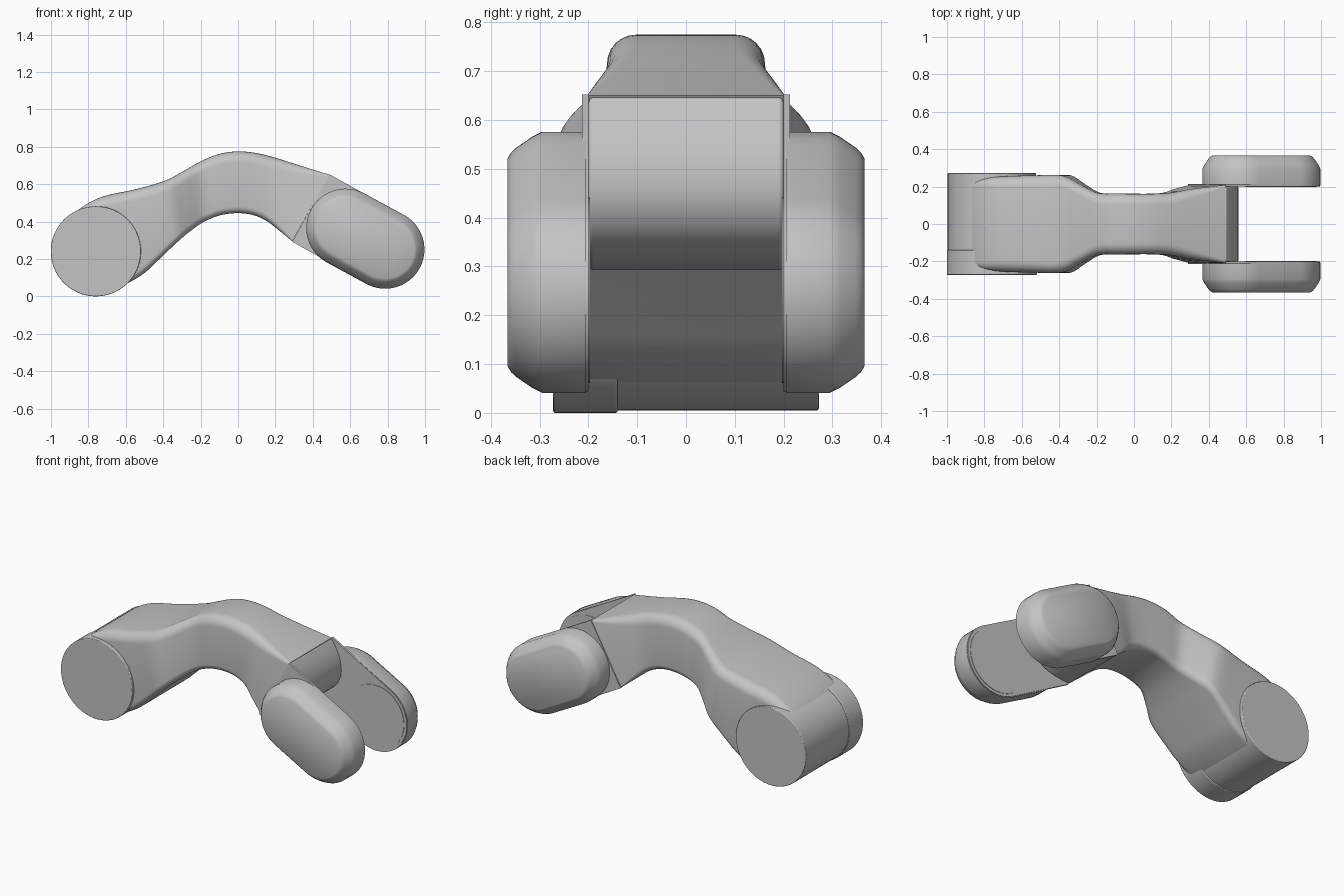
import bpy, bmesh, math
from mathutils import Vector

cube = bpy.data.objects.get("Cube")
if cube:
    bpy.data.objects.remove(cube, do_unlink=True)

grey = bpy.data.materials.new("plain_grey")
grey.use_nodes = True
GREY = (0.55, 0.55, 0.55, 1)
grey.diffuse_color = GREY
grey.node_tree.nodes["Principled BSDF"].inputs["Base Color"].default_value = GREY


def loft(name, rings, bevel=0):
    """Skin equal-length rings of points and cap both ends."""
    bm = bmesh.new()
    loops = [[bm.verts.new(p) for p in ring] for ring in rings]
    for a, b in zip(loops, loops[1:]):
        for i in range(len(a)):
            j = (i + 1) % len(a)
            bm.faces.new((a[i], a[j], b[j], b[i]))
    bm.faces.new(loops[0][::-1])
    bm.faces.new(loops[-1])
    bmesh.ops.recalc_face_normals(bm, faces=bm.faces)
    mesh = bpy.data.meshes.new(name)
    bm.to_mesh(mesh)
    bm.free()
    obj = bpy.data.objects.new(name, mesh)
    bpy.context.collection.objects.link(obj)
    mesh.materials.append(grey)
    if bevel:
        mod = obj.modifiers.new("soft_edges", "BEVEL")
        mod.width, mod.segments = bevel, 3
        mod.limit_method, mod.angle_limit = "ANGLE", math.radians(50)
    bpy.ops.object.select_all(action="DESELECT")
    obj.select_set(True)
    bpy.context.view_layer.objects.active = obj
    bpy.ops.object.shade_smooth_by_angle(angle=math.radians(35))
    return obj


def prism(name, outline, y0, y1, bevel=0):
    return loft(name, [[(x, y, z) for x, z in outline] for y in (y0, y1)], bevel)


def arc(cx, cz, r, start, end, n):
    steps = [math.radians(start + (end - start) * i / n) for i in range(n + 1)]
    return [(cx + r * math.cos(t), cz + r * math.sin(t)) for t in steps]


TILT = -28.5
REAR, TIP = (0.575, 0.366), (0.787, 0.251)


def capsule(r):
    return (arc(*TIP, r, TILT - 90, TILT + 90, 24)
            + arc(*REAR, r, TILT + 90, TILT + 270, 24))


def smooth_path(keys, n):
    """Catmull-Rom resampling of the key stations."""
    keys = [Vector(k) for k in keys]
    out = []
    for i in range(len(keys) - 1):
        a, b = keys[max(i - 1, 0)], keys[i]
        c, d = keys[i + 1], keys[min(i + 2, len(keys) - 1)]
        for s in range(n):
            t = s / n
            out.append(0.5 * (2 * b + (c - a) * t + (2*a - 5*b + 4*c - d) * t**2
                              + (3*b - a - 3*c + d) * t**3))
    return out + [keys[-1]]


# Arm stations: top x, top z, bottom x, bottom z
spine = [
    (-0.90, 0.42, -0.68, 0.03), (-0.83, 0.48, -0.59, 0.07),
    (-0.72, 0.535, -0.5, 0.125), (-0.55, 0.572, -0.43, 0.19),
    (-0.4, 0.615, -0.33, 0.285), (-0.3, 0.665, -0.26, 0.345),
    (-0.2, 0.722, -0.18, 0.4), (-0.1, 0.762, -0.09, 0.435),
    (0, 0.775, 0, 0.445), (0.1, 0.766, 0.08, 0.435),
    (0.2, 0.741, 0.15, 0.405), (0.33, 0.7, 0.21, 0.36),
    (0.49, 0.65, 0.29, 0.295)]
half_widths = [0.21, 0.243, 0.255, 0.26, 0.26, 0.215, 0.167,
               0.163, 0.162, 0.162, 0.167, 0.188, 0.208]
rounding = [0.02, 0.04] + [0.06] * 9 + [0.045, 0.012]


def section(top_x, top_z, low_x, low_z, w, r):
    """Rounded rectangle spanning a top and a bottom point."""
    top, low = Vector((top_x, 0, top_z)), Vector((low_x, 0, low_z))
    up = (top - low).normalized()
    height, ring = (top - low).length, []
    corners = ((1, 1, r, 0), (-1, 1, r, 90), (-1, 0, 0.6 * r, 180), (1, 0, 0.6 * r, 270))
    for side, is_top, rad, start in corners:
        centre = height - rad if is_top else rad
        for y, h in arc(side * (w - rad), centre, rad, start, start + 90, 6):
            p = low + up * h
            ring.append((p.x, y, p.z))
    return ring


stations = [(*s, w, r) for s, w, r in zip(spine, half_widths, rounding)]
loft("curved_arm", [section(*s) for s in smooth_path(stations, 4)])

# Hinge barrel at the lower left end, with one slightly wider collar
prism("hinge_barrel", arc(-0.76, 0.241, 0.236, 0, 354.375, 63), -0.15, 0.272, 0.004)
prism("hinge_collar", arc(-0.76, 0.241, 0.241, 0, 354.375, 63), -0.272, -0.14, 0.004)

# Bulging end of the arm between the fork cheeks
bulge = smooth_path([(0.49, 0.65), (0.53, 0.585), (0.555, 0.51), (0.553, 0.43),
                     (0.51, 0.36), (0.42, 0.312), (0.29, 0.292)], 4)
prism("arm_end", [tuple(p) for p in bulge], -0.2, 0.2, 0.015)

# Fork: thin cheek, outer pad and pivot disc on each side
cheek = [(0.29, 0.292)] + arc(*TIP, 0.207, TILT - 90, TILT + 90, 24) + [(0.49, 0.652)]
for side, label in ((-1, "right"), (1, "left")):
    prism(label + "_cheek", cheek, side * 0.2, side * 0.213)
    prism(label + "_pivot_disc", arc(*TIP, 0.19, 0, 352.5, 47), side * 0.197, side * 0.205)
    layers = [(0.21, 0.205), (0.21, 0.295), (0.2, 0.315), (0.178, 0.347),
              (0.168, 0.358), (0.155, 0.366)]
    loft(label + "_pad", [[(x, side * y, z) for x, z in capsule(r)] for r, y in layers])
